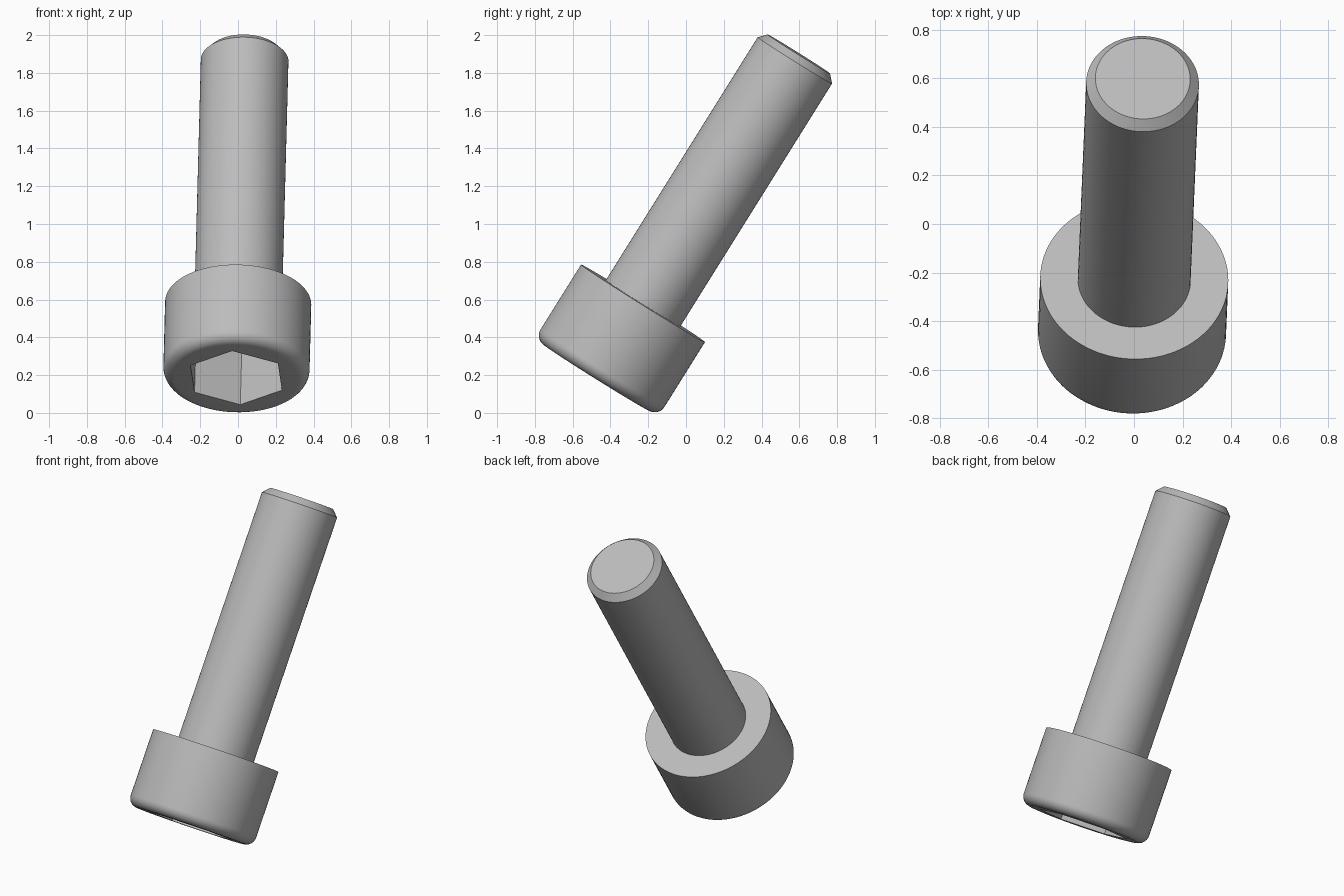
import bpy, bmesh
from math import cos, sin, pi, radians
from mathutils import Vector, Matrix

cube = bpy.data.objects.get("Cube")
if cube:
    bpy.data.objects.remove(cube, do_unlink=True)

# Main sizes, measured along the bolt axis from the underside of the head
HEAD_R, HEAD_H, FILLET = 0.387, 0.465, 0.06
SHAFT_R, SHAFT_L = 0.232, 1.557
TIP_R, TIP_CHAMFER = 0.195, 0.04
HEX_R, HEX_DEPTH, HEX_TURN = 0.268, 0.35, radians(25)
SEGMENTS = 96

steel = bpy.data.materials.new("grey steel")
steel.use_nodes = True
colour = (0.5, 0.5, 0.5, 1)
steel.diffuse_color = colour
steel.node_tree.nodes["Principled BSDF"].inputs["Base Color"].default_value = colour

# The leaning bolt axis
axis = Vector((0.0225, 0.53, 0.848)).normalized()
pose = (Matrix.Translation((0.001, -0.2275, 0.58))
        @ Vector((0, 0, 1)).rotation_difference(axis).to_matrix().to_4x4())


def make_object(name, bm):
    bmesh.ops.recalc_face_normals(bm, faces=bm.faces[:])
    mesh = bpy.data.meshes.new(name)
    bm.to_mesh(mesh)
    bm.free()
    mesh.materials.append(steel)
    ob = bpy.data.objects.new(name, mesh)
    bpy.context.collection.objects.link(ob)
    ob.matrix_world = pose
    return ob


def lathe(name, profile):
    """Stack rings of (radius, height) and cap both ends."""
    bm = bmesh.new()
    rings = [[bm.verts.new((r * cos(2 * pi * i / SEGMENTS), r * sin(2 * pi * i / SEGMENTS), z))
              for i in range(SEGMENTS)] for r, z in profile]
    for low, high in zip(rings, rings[1:]):
        for i in range(SEGMENTS):
            j = (i + 1) % SEGMENTS
            bm.faces.new((low[i], low[j], high[j], high[i]))
    bm.faces.new(rings[0])
    bm.faces.new(rings[-1])
    return make_object(name, bm)


def activate(ob):
    bpy.ops.object.select_all(action='DESELECT')
    ob.select_set(True)
    bpy.context.view_layer.objects.active = ob


# Head with a rounded outer rim
rim = [(HEAD_R - FILLET + FILLET * sin(a), -HEAD_H + FILLET - FILLET * cos(a))
       for a in [pi / 2 * k / 8 for k in range(9)]]
head = lathe("head", rim + [(HEAD_R, 0)])

# Shaft with a chamfered tip, sunk slightly into the head
shaft = lathe("shaft", [(SHAFT_R, -0.02), (SHAFT_R, SHAFT_L - TIP_CHAMFER), (TIP_R, SHAFT_L)])

# Hexagonal socket cut into the head
bm = bmesh.new()
bmesh.ops.create_cone(bm, cap_ends=True, segments=6, radius1=HEX_R, radius2=HEX_R,
                      depth=2 * HEX_DEPTH,
                      matrix=Matrix.Translation((0, 0, -HEAD_H))
                      @ Matrix.Rotation(HEX_TURN - pi / 2, 4, 'Z'))
cutter = make_object("socket_cutter", bm)
cutter.hide_render = True
cut = head.modifiers.new("socket", 'BOOLEAN')
cut.operation = 'DIFFERENCE'
cut.solver = 'EXACT'
cut.object = cutter
activate(head)
bpy.ops.object.modifier_apply(modifier=cut.name)
bpy.data.objects.remove(cutter, do_unlink=True)

for part in (head, shaft):
    activate(part)
    bpy.ops.object.shade_smooth_by_angle(angle=radians(30))
